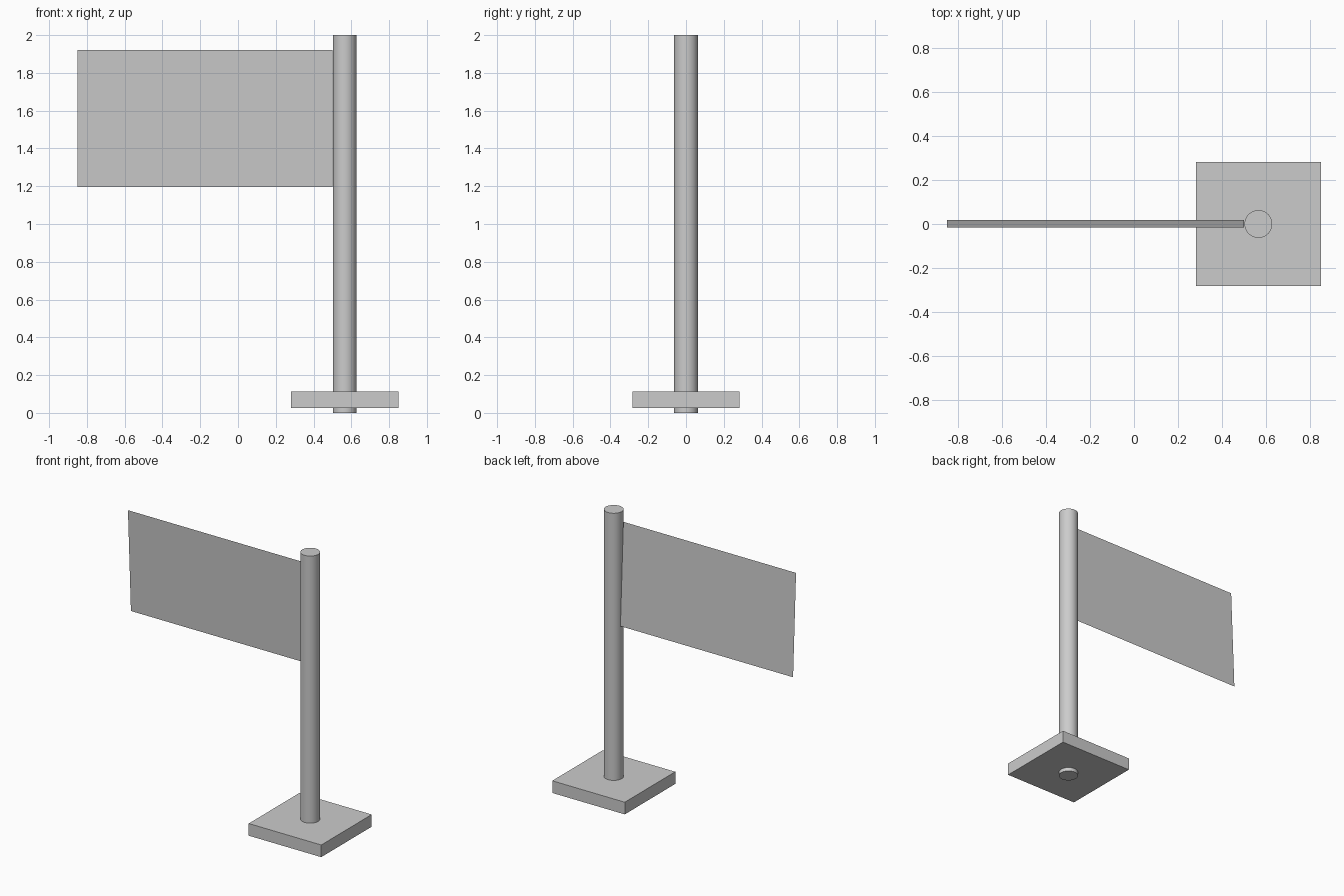
import bpy

if "Cube" in bpy.data.objects:
    bpy.data.objects.remove(bpy.data.objects["Cube"])

POLE_X = 0.565

# square base plate
bpy.ops.mesh.primitive_cube_add(size=1, location=(POLE_X, 0, 0.069))
base = bpy.context.object
base.name = "base_plate"
base.scale = (0.567, 0.564, 0.086)
bpy.ops.object.transform_apply(location=False, rotation=False, scale=True)

# round pole, passing through the plate down to the ground
bpy.ops.mesh.primitive_cylinder_add(vertices=32, radius=0.063, depth=2.0,
                                    location=(POLE_X, 0, 1.0))
pole = bpy.context.object
pole.name = "pole"
bpy.ops.object.shade_smooth_by_angle()

# flag: a single thin sheet, leaning very slightly
x0, x1 = -0.85, 0.50
mesh = bpy.data.meshes.new("flag")
mesh.from_pydata([(x0, 0.018, 1.197), (x1, 0.018, 1.197),
                  (x1, -0.015, 1.922), (x0, -0.015, 1.922)],
                 [], [(0, 1, 2, 3)])
flag = bpy.data.objects.new("flag", mesh)
bpy.context.collection.objects.link(flag)
